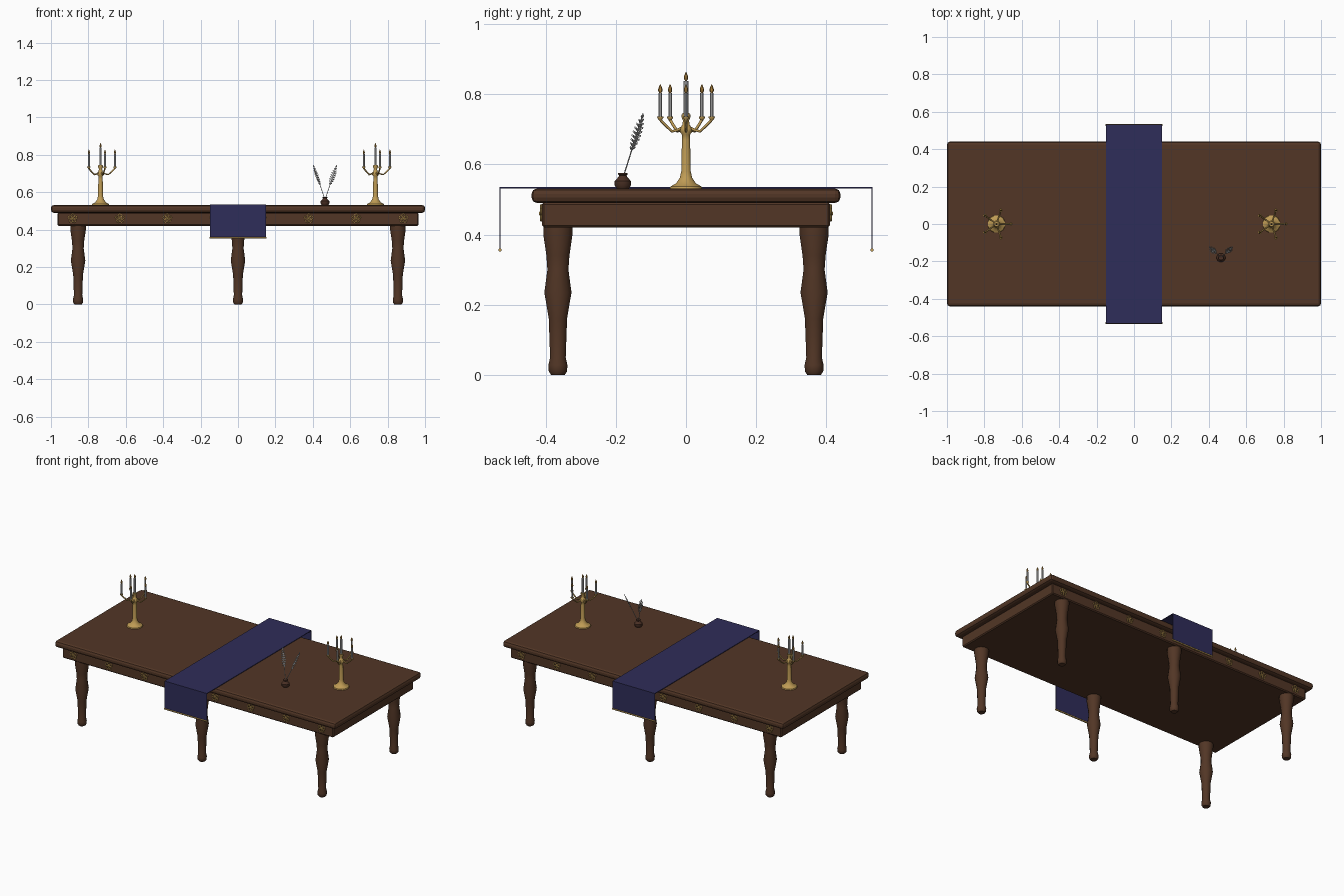
import bpy, math
from mathutils import Vector

if "Cube" in bpy.data.objects:
    bpy.data.objects.remove(bpy.data.objects["Cube"])


def material(name, rgb):
    m = bpy.data.materials.new(name)
    m.diffuse_color = (*rgb, 1)
    m.use_nodes = True
    m.node_tree.nodes["Principled BSDF"].inputs["Base Color"].default_value = m.diffuse_color
    return m


WOOD = material("brown wood", (0.085, 0.037, 0.019))
CLOTH = material("navy cloth", (0.028, 0.026, 0.1))
GOLD = material("gold", (0.52, 0.33, 0.09))
WAX = material("pale wax", (0.5, 0.5, 0.5))
FLAME = material("amber flame", (0.45, 0.24, 0.05))
POT = material("dark clay", (0.07, 0.03, 0.018))


def mesh_object(name, verts, faces, mat, smooth=None):
    me = bpy.data.meshes.new(name)
    me.from_pydata(verts, [], faces)
    me.update()
    ob = bpy.data.objects.new(name, me)
    bpy.context.collection.objects.link(ob)
    me.materials.append(mat)
    if smooth:
        bpy.ops.object.select_all(action='DESELECT')
        ob.select_set(True)
        bpy.context.view_layer.objects.active = ob
        bpy.ops.object.shade_smooth_by_angle(angle=math.radians(smooth))
    return ob


def box(name, lo, hi, mat, bevel=0, segments=1):
    v = [(x, y, z) for x in (lo[0], hi[0]) for y in (lo[1], hi[1]) for z in (lo[2], hi[2])]
    f = [(0, 1, 3, 2), (4, 6, 7, 5), (0, 4, 5, 1), (2, 3, 7, 6), (0, 2, 6, 4), (1, 5, 7, 3)]
    ob = mesh_object(name, v, f, mat)
    if bevel:
        b = ob.modifiers.new("bevel", 'BEVEL')
        b.width, b.segments = bevel, segments
    return ob


def lathe(name, profile, loc, mat, n=12, smooth=40):
    """Spin (radius, height) pairs around z, with capped ends."""
    verts, faces = [], []
    for r, z in profile:
        for i in range(n):
            a = 2 * math.pi * (i + 0.5) / n
            verts.append((loc[0] + r * math.cos(a), loc[1] + r * math.sin(a), loc[2] + z))
    for k in range(len(profile) - 1):
        for i in range(n):
            j = (i + 1) % n
            faces.append((k * n + i, k * n + j, k * n + n + j, k * n + n + i))
    faces.append(tuple(reversed(range(n))))
    faces.append(tuple(range(len(verts) - n, len(verts))))
    return mesh_object(name, verts, faces, mat, smooth)


def tube(name, paths, radius, mat, cyclic=False):
    cu = bpy.data.curves.new(name, 'CURVE')
    cu.dimensions = '3D'
    cu.bevel_depth, cu.bevel_resolution, cu.use_fill_caps = radius, 1, True
    for pts in paths:
        s = cu.splines.new('POLY')
        s.points.add(len(pts) - 1)
        for p, co in zip(s.points, pts):
            p.co = (*co, 1)
        s.use_cyclic_u = cyclic
    ob = bpy.data.objects.new(name, cu)
    bpy.context.collection.objects.link(ob)
    cu.materials.append(mat)
    return ob


# Table top and apron
box("table_top", (-1, -0.44, 0.49), (1, 0.44, 0.531), WOOD, 0.015, 2)
box("apron", (-0.965, -0.41, 0.42), (0.965, 0.41, 0.492), WOOD, 0.006)

# Six turned legs
LEG = [(0.02, 0), (0.027, 0.01), (0.028, 0.028), (0.023, 0.05), (0.027, 0.16),
       (0.040, 0.235), (0.031, 0.30), (0.034, 0.34), (0.043, 0.40), (0.043, 0.425)]
for x in (-0.855, 0, 0.855):
    for y in (-0.365, 0.365):
        lathe("leg", LEG, (x, y, 0), WOOD)

# Cloth runner with hanging ends and gold hems
box("runner_top", (-0.15, -0.532, 0.531), (0.15, 0.532, 0.535), CLOTH)
for s in (-1, 1):
    y0, y1 = sorted((s * 0.528, s * 0.532))
    box("runner_drop", (-0.15, y0, 0.357), (0.15, y1, 0.533), CLOTH)
    tube("runner_hem", [[(-0.153, s * 0.53, 0.356), (0.153, s * 0.53, 0.356)]], 0.005, GOLD)

# Gold rosettes on the long sides: five looped petals round a bead
for s in (-1, 1):
    for k in range(8):
        cx, cz, y = (k - 3.5) * 0.2525, 0.46, s * 0.413
        petals = []
        for p in range(5):
            a = math.pi / 2 + p * math.tau / 5
            px, pz = cx + 0.015 * math.cos(a), cz + 0.015 * math.sin(a)
            petals.append([(px + 0.009 * math.cos(t * math.tau / 8), y,
                            pz + 0.009 * math.sin(t * math.tau / 8)) for t in range(8)])
        tube("rosette_petals", petals, 0.0028, GOLD, True)
        bead = lathe("rosette_bead", [(0.007, -0.006), (0.007, 0.003), (0.004, 0.006)],
                     (0, 0, 0), GOLD, 8)
        bead.rotation_euler.x = math.pi / 2 if s < 0 else -math.pi / 2
        bead.location = (cx, y, cz)

# Candelabra: turned stem, five curved arms and a raised centre candle
STEM = [(0.048, 0.531), (0.046, 0.537), (0.030, 0.545), (0.018, 0.562), (0.014, 0.58),
        (0.012, 0.67), (0.012, 0.685), (0.018, 0.692), (0.018, 0.703), (0.011, 0.712),
        (0.009, 0.725), (0.013, 0.734), (0.013, 0.742)]
FIRE = [(0.002, 0), (0.006, 0.007), (0.006, 0.013), (0.001, 0.026)]


def candle(x, y, z0, z1, r):
    lathe("candle_cup", [(0.004, z0 - 0.008), (r + 0.004, z0), (r + 0.004, z0 + 0.004)],
          (x, y, 0), GOLD, 8)
    lathe("candle", [(r, z0), (r, z1)], (x, y, 0), WAX, 8)
    lathe("flame", FIRE, (x, y, z1 - 0.001), FLAME, 6)


for cx in (-0.735, 0.735):
    lathe("candelabra_stem", STEM, (cx, 0, 0), GOLD)
    candle(cx, 0, 0.742, 0.838, 0.007)
    arms = []
    for k in range(5):
        c, s = math.cos(k * math.tau / 5), math.sin(k * math.tau / 5)
        arms.append([(cx + r * c, r * s, z) for r, z in
                     ((0.008, 0.706), (0.025, 0.698), (0.042, 0.694), (0.06, 0.710), (0.077, 0.727))])
        candle(cx + 0.077 * c, 0.077 * s, 0.733, 0.803, 0.0055)
    tube("candelabra_arms", arms, 0.0042, GOLD)

# Ink pot
lathe("ink_pot", [(0.018, 0.531), (0.024, 0.540), (0.024, 0.552), (0.013, 0.564),
                  (0.011, 0.568), (0.014, 0.571), (0.014, 0.575)], (0.465, -0.18, 0), POT)


# Quills: thin shaft with a serrated vane on either side
def quill(tip, across):
    base, tip = Vector((0.465, -0.18, 0.56)), Vector(tip)
    axis = tip - base
    w = Vector(across)
    w = (w - axis * w.dot(axis) / axis.length_squared).normalized()
    tube("quill_shaft", [[base, tip]], 0.0018, WAX)
    verts, faces = [], []
    for side in (-1, 1):
        for i in range(9):
            t = 0.42 + 0.06 * i
            width = 0.016 * math.sin(math.pi * (0.2 + 0.7 * i / 8))
            n = len(verts)
            verts += [base + axis * t, base + axis * (t + 0.045),
                      base + axis * (t + 0.075) + w * side * width,
                      base + axis * (t + 0.05) + w * side * width]
            faces.append((n, n + 1, n + 2, n + 3))
    vane = mesh_object("quill_vane", verts, faces, WAX)
    vane.modifiers.new("thickness", 'SOLIDIFY').thickness = 0.0015


quill((0.403, -0.122, 0.745), (0.6, 1, 0))
quill((0.527, -0.122, 0.745), (1, -0.5, 0))
